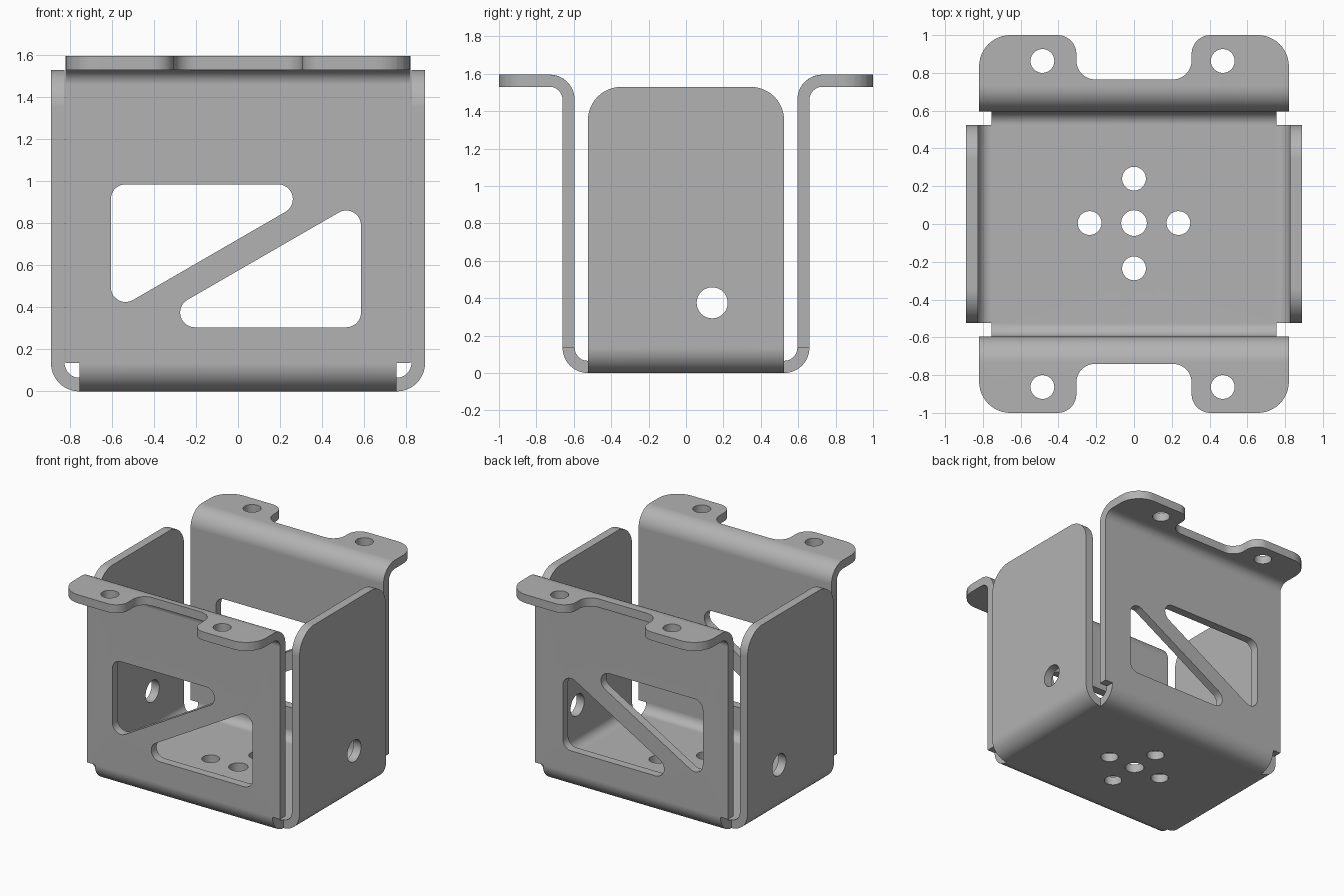
import bpy
import bmesh
from math import sin, cos, pi, radians
from mathutils import Vector

THICK = 0.065          # sheet thickness
OUTER = 0.135          # outer bend radius
INNER = OUTER - THICK
BASE_X, BASE_Y = 0.755, 0.525   # half size of the flat base
BEND = 0.2             # length of sheet used by each bend
WALL_TOP = 1.46        # height where the flange bend starts
STEPS = 12
FLANGE_BEND = BASE_Y + BEND + WALL_TOP - OUTER
FLANGE_Y = BASE_Y + OUTER + INNER


# Flat-pattern distances for a height on a wall and a reach on a flange
def wall(base, z):
    return base + BEND + z - OUTER


def flange(y):
    return FLANGE_BEND + BEND + y - FLANGE_Y


def rounded(corners):
    """Polygon of (x, y, radius) corners as points with arcs."""
    points = []
    for i, (x, y, r) in enumerate(corners):
        p = Vector((x, y))
        if r == 0:
            points.append(p)
            continue
        a = (Vector(corners[i - 1][:2]) - p).normalized()
        b = (Vector(corners[(i + 1) % len(corners)][:2]) - p).normalized()
        half = a.angle(b) / 2
        centre = p + (a + b).normalized() * (r / sin(half))
        start = p + a * (r * cos(half) / sin(half)) - centre
        sweep = pi - 2 * half
        side = (-a).cross(b)
        turn = 1 if side > 0 else -1
        for k in range(STEPS + 1):
            t = turn * sweep * k / STEPS
            points.append(centre + Vector((start.x * cos(t) - start.y * sin(t),
                                           start.x * sin(t) + start.y * cos(t))))
    return points


def circle(x, y, r, n=40):
    return [Vector((x + r * cos(2 * pi * k / n), y + r * sin(2 * pi * k / n)))
            for k in range(n)]


def quadrant(sx, sy, notch):
    """Quarter of the outline, from side wall corner to flange notch."""
    end = flange(1.0)
    pts = [(wall(BASE_X, 1.53), BASE_Y, 0.18), (BASE_X, BASE_Y, 0),
           (BASE_X, BASE_Y + BEND, 0), (0.82, BASE_Y + BEND, 0),
           (0.82, end, 0.165), (0.305, end, 0.1), (0.305, flange(notch), 0.1)]
    return [(sx * x, sy * y, r) for x, y, r in pts]


def profile(s, base, off):
    """Fold distance s along the strip into (reach, height)."""
    if s <= base:
        return s, off
    s -= base
    if s <= BEND:
        t = s / BEND * pi / 2
        r = OUTER - off
        return base + r * sin(t), OUTER - r * cos(t)
    rise = OUTER + s - BEND
    if rise <= WALL_TOP or base == BASE_X:
        return base + OUTER - off, rise
    s = rise - WALL_TOP
    if s <= BEND:
        t = s / BEND * pi / 2
        r = INNER + off
        return FLANGE_Y - r * cos(t), WALL_TOP + r * sin(t)
    return FLANGE_Y + s - BEND, WALL_TOP + INNER + off


def fold(co):
    x, y, off = co
    if abs(y) > BASE_Y + 1e-5:
        reach, z = profile(abs(y), BASE_Y, off)
        return Vector((x, reach if y > 0 else -reach, z))
    reach, z = profile(abs(x), BASE_X, off)
    return Vector((reach if x > 0 else -reach, y, z))


# Flat outline of the whole sheet
back, front = 0.765, 0.74
loops = [rounded(quadrant(1, 1, back) + quadrant(-1, 1, back)[::-1]
                 + quadrant(-1, -1, front) + quadrant(1, -1, front)[::-1])]

# Base holes
loops.append(circle(0, 0.005, 0.068))
for x, y in ((-0.235, 0.005), (0.235, 0.005), (0, 0.24), (0, -0.235)):
    loops.append(circle(x, y, 0.063))

# Side wall holes, flange holes and triangular wall windows
upper = [(-0.605, 0.374), (0.452, 0.985), (-0.605, 0.985)]
lower = [(-0.467, 0.305), (0.585, 0.305), (0.585, 0.912)]
for side in (1, -1):
    loops.append(circle(side * wall(BASE_X, 0.375), 0.14, 0.083))
    for x in (-0.485, 0.47):
        loops.append(circle(x, side * flange(0.863), 0.063))
    for window in (upper, lower):
        loops.append(rounded([(x, side * wall(BASE_Y, z), 0.07) for x, z in window]))

# Fill the flat sheet
bm = bmesh.new()
edges = []
for loop in loops:
    vs = [bm.verts.new((p.x, p.y, 0)) for p in loop]
    edges += [bm.edges.new((vs[i - 1], vs[i])) for i in range(len(vs))]
bmesh.ops.triangle_fill(bm, edges=edges, use_beauty=True, normal=(0, 0, 1))

# Crease lines across every bend
for axis, start in (((1, 0, 0), BASE_X), ((0, 1, 0), BASE_Y), ((0, 1, 0), FLANGE_BEND)):
    for k in range(STEPS + 1):
        for side in (1, -1):
            bmesh.ops.bisect_plane(bm, geom=bm.verts[:] + bm.edges[:] + bm.faces[:],
                                   dist=1e-5, plane_no=axis,
                                   plane_co=Vector(axis) * side * (start + BEND * k / STEPS))

# Thicken, then fold into shape
grown = bmesh.ops.extrude_face_region(bm, geom=bm.verts[:] + bm.edges[:] + bm.faces[:],
                                      use_keep_orig=True)
for v in grown["geom"]:
    if isinstance(v, bmesh.types.BMVert):
        v.co.z = THICK
for v in bm.verts:
    v.co = fold(v.co)
bmesh.ops.recalc_face_normals(bm, faces=bm.faces[:])

cube = bpy.data.objects.get("Cube")
if cube:
    bpy.data.objects.remove(cube, do_unlink=True)

mesh = bpy.data.meshes.new("folded_bracket")
bm.to_mesh(mesh)
bm.free()
bracket = bpy.data.objects.new("folded_bracket", mesh)
bpy.context.collection.objects.link(bracket)

# Plain grey metal
grey = bpy.data.materials.new("plain_grey")
grey.use_nodes = True
grey.diffuse_color = (0.45, 0.45, 0.45, 1)
grey.node_tree.nodes["Principled BSDF"].inputs["Base Color"].default_value = grey.diffuse_color
mesh.materials.append(grey)

# Smooth bends with crisp sheet edges
bpy.ops.object.select_all(action="DESELECT")
bracket.select_set(True)
bpy.context.view_layer.objects.active = bracket
bpy.ops.object.shade_smooth_by_angle(angle=radians(30))
weighted = bracket.modifiers.new("flat_face_normals", "WEIGHTED_NORMAL")
weighted.keep_sharp = True
